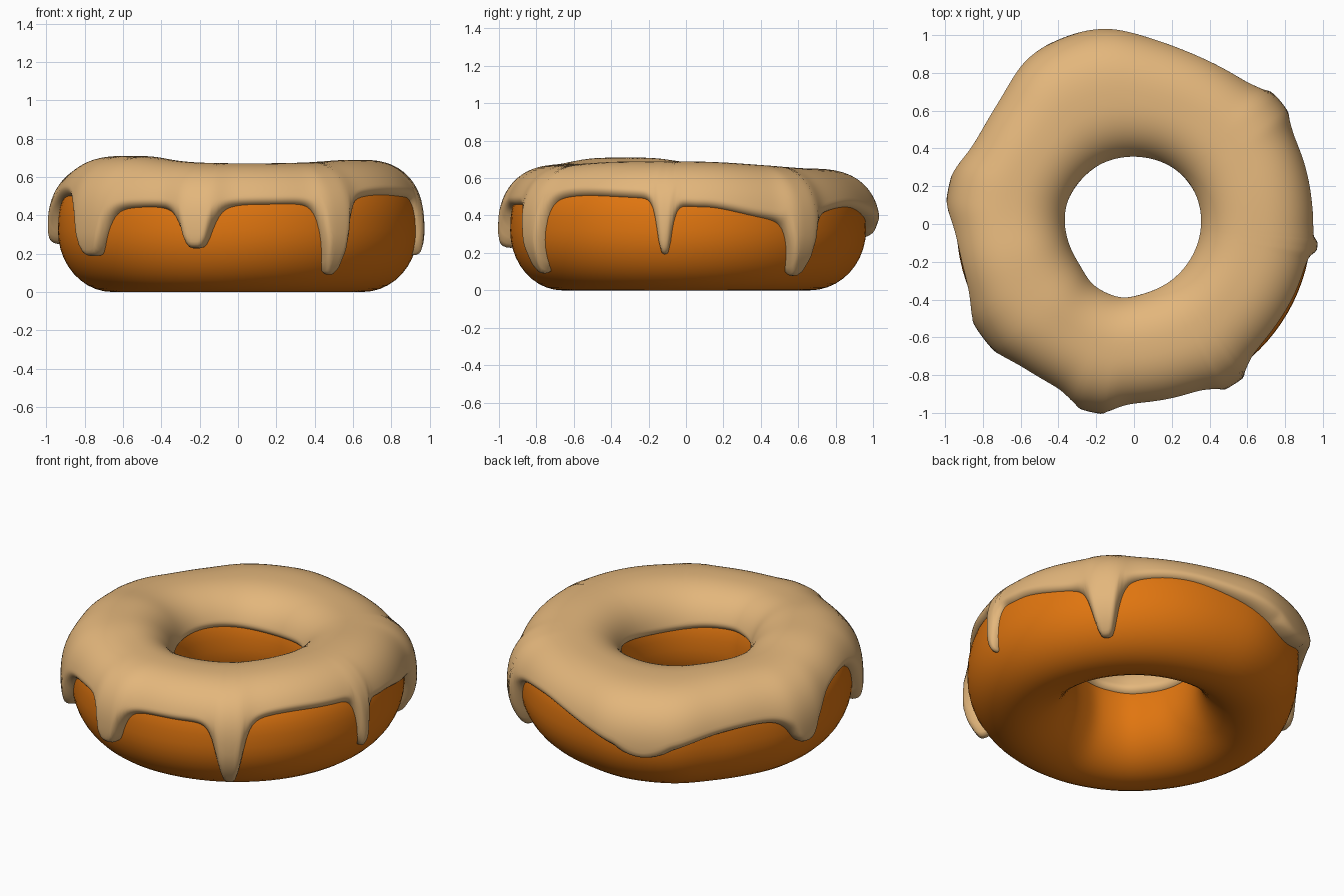
import bpy
import bmesh
from math import pi, sin, cos, asin, radians, degrees, sqrt, hypot, copysign

if "Cube" in bpy.data.objects:
    bpy.data.objects.remove(bpy.data.objects["Cube"], do_unlink=True)

MID_Z = 0.32
# Drips: direction in degrees, tip height, half width, falloff power, bulge
DRIPS = [(-7, 0.19, 2.7, 4, 0.012), (40, 0.08, 5, 4, 0.045),
         (111, 0.28, 17, 2, 0.055), (169, 0.25, 7, 3, 0.035),
         (217, 0.19, 7.5, 4, 0.035), (257, 0.23, 5.5, 4, 0.055),
         (302, 0.10, 4.8, 4, 0.035)]
# Height of the icing hem between the drips, by direction
HEM = [(5, 0.45), (30, 0.39), (70, 0.47), (90, 0.45), (150, 0.45), (195, 0.52),
       (237, 0.45), (280, 0.46), (325, 0.51), (345, 0.50), (365, 0.45)]


def away(deg, centre):
    return abs((deg - centre + 180) % 360 - 180)


def bump(deg, centre, width):
    return 1 / (1 + (away(deg, centre) / width) ** 4)


def hem_height(deg):
    d = (deg - 5) % 360 + 5
    for (d0, z0), (d1, z1) in zip(HEM, HEM[1:]):
        if d0 <= d <= d1:
            t = (d - d0) / (d1 - d0)
            z = z0 + (z1 - z0) * t * t * (3 - 2 * t)
            break
    for centre, tip, width, power, _ in DRIPS:
        z -= (z - tip) / (1 + (away(deg, centre) / width) ** power)
    return z


def signed_pow(v, p):
    return copysign(abs(v) ** p, v)


def section(deg, theta):
    """Ring cross-section: radius, height and outward normal."""
    outer = 0.94 + 0.035 * bump(deg, 110, 20) - 0.02 * bump(deg, 143, 16)
    inner = 0.362 + 0.035 * bump(deg, 248, 24) + 0.01 * bump(deg, 180, 30)
    half = (outer - inner) / 2
    c, s = cos(theta), sin(theta)
    n, tall = (2.5, 0.31) if s > 0 else (2, MID_Z)
    u, v = signed_pow(c, 2 / n), signed_pow(s, 2 / n)
    nr, nz = signed_pow(u, n - 1) / half, signed_pow(v, n - 1) / tall
    length = hypot(nr, nz)
    return (outer + inner) / 2 + half * u, MID_Z + tall * v, nr / length, nz / length


def angle_at(z):
    n, tall = (2.5, 0.31) if z > MID_Z else (2, MID_Z)
    return asin(signed_pow((z - MID_Z) / tall, n / 2))


def dough_point(deg, t):
    r, z, _, _ = section(deg, t * 2 * pi)
    return r, z


def icing_point(deg, t):
    start = angle_at(hem_height(deg))
    end = pi - angle_at(0.45 + 0.015 * sin(radians(3 * deg)))
    theta = start + (end - start) * (1 - cos(pi * t)) / 2
    r, z, nr, nz = section(deg, theta)
    # Rounded rim: thickness falls away near the hem, also along drip sides
    slope = (hem_height(deg + 0.5) - hem_height(deg - 0.5)) / radians(0.95)
    gap = 0.3 * min((theta - start) / sqrt(1 + slope * slope), end - theta)
    near = min(max(gap / 0.035, 0), 1)
    rim = sqrt(near * (2 - near))
    side, top = max(cos(theta), 0) ** 2, max(sin(theta), 0) ** 2
    thick = 0.026 + 0.012 * top
    thick += side * sum(d[4] * bump(deg, d[0], d[2] * 1.5) for d in DRIPS)
    # Uneven swell on the top
    thick += top * (0.042 * bump(deg, 210, 28) + 0.022 * bump(deg, 350, 40)
                    - 0.018 * bump(deg, 90, 45))
    h = -0.012 + (thick + 0.012) * rim
    return r + nr * h, z + nz * h


def material(name, color):
    m = bpy.data.materials.new(name)
    m.use_nodes = True
    m.diffuse_color = color
    m.node_tree.nodes["Principled BSDF"].inputs["Base Color"].default_value = color
    return m


def ring_surface(name, point, columns, rows, closed, mat):
    """Sweep a varying cross-section around the vertical axis."""
    bm = bmesh.new()
    count = rows if closed else rows + 1
    grid = []
    for i in range(columns):
        a = 2 * pi * i / columns
        line = []
        for k in range(count):
            r, z = point(degrees(a), k / rows)
            line.append(bm.verts.new((r * cos(a), r * sin(a), z)))
        grid.append(line)
    for i in range(columns):
        here, there = grid[i], grid[(i + 1) % columns]
        for k in range(rows):
            j = (k + 1) % count
            bm.faces.new((here[k], there[k], there[j], here[j]))
    for f in bm.faces:
        f.smooth = True
    mesh = bpy.data.meshes.new(name)
    bm.to_mesh(mesh)
    bm.free()
    mesh.materials.append(mat)
    ob = bpy.data.objects.new(name, mesh)
    bpy.context.collection.objects.link(ob)


# Dough ring and the dripping icing over it
ring_surface("dough", dough_point, 96, 40, True,
             material("baked orange", (0.75, 0.18, 0.005, 1)))
ring_surface("icing", icing_point, 360, 44, False,
             material("caramel icing", (0.77, 0.47, 0.20, 1)))
